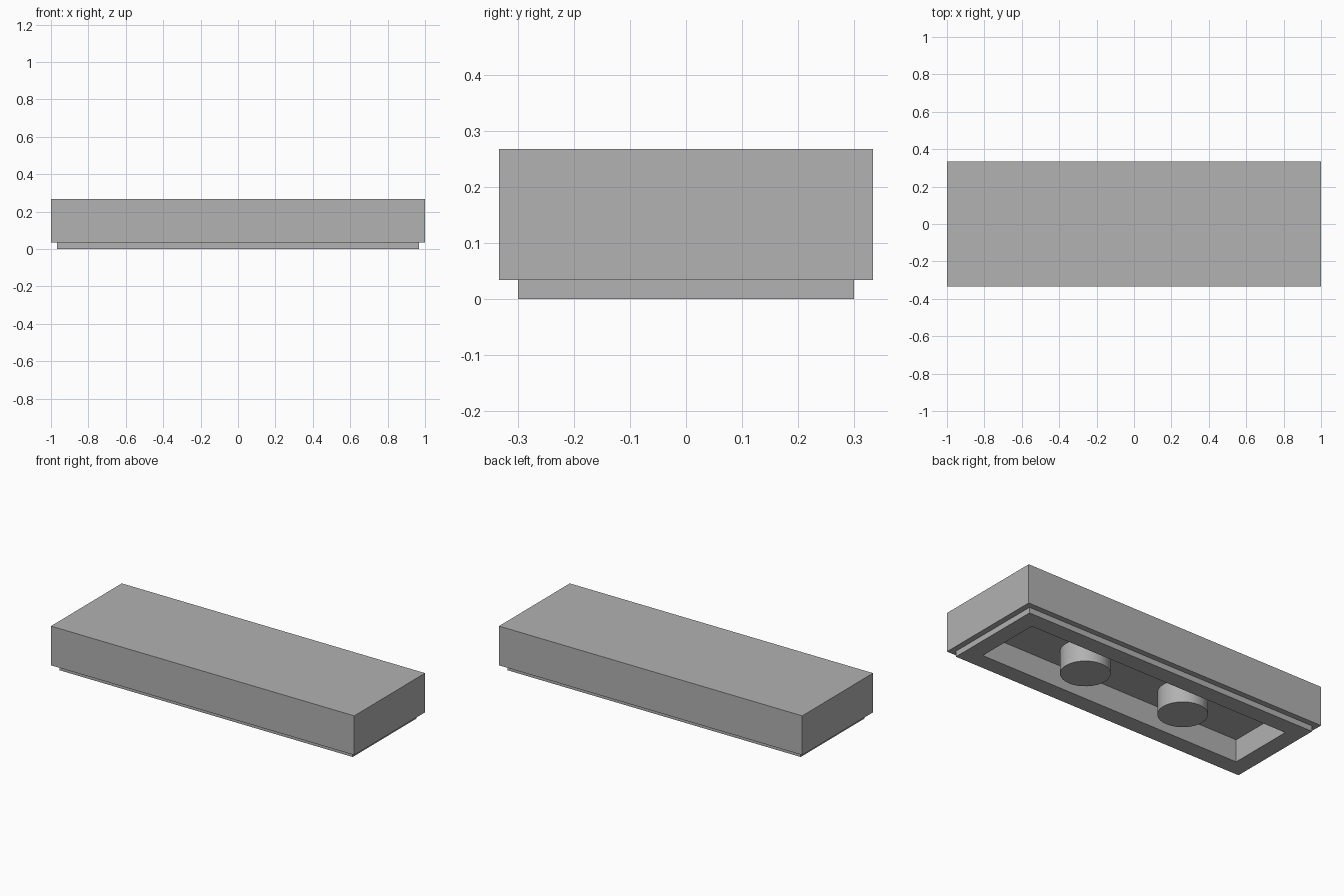
import bpy, bmesh, math
from mathutils import Vector

cube = bpy.data.objects.get("Cube")
if cube:
    bpy.data.objects.remove(cube, do_unlink=True)

LENGTH, WIDTH, HEIGHT = 2.0, 2 / 3, 0.267
STEP = 1 / 30      # height and setback of the lower lip
RIM = 0.1          # width of the rim around the recess
DEPTH = 0.133      # depth of the recess
PIN_RADIUS = 0.133

grey = bpy.data.materials.new("light_grey")
grey.use_nodes = True
colour = (0.445, 0.445, 0.445, 1)
grey.diffuse_color = colour
grey.node_tree.nodes["Principled BSDF"].inputs["Base Color"].default_value = colour


def inset_and_move(bm, face, thickness, dz):
    """Inset a bottom face, then extrude it vertically."""
    bmesh.ops.inset_region(bm, faces=[face], thickness=thickness, use_even_offset=True)
    face = bmesh.ops.extrude_discrete_faces(bm, faces=[face])["faces"][0]
    bmesh.ops.translate(bm, verts=face.verts, vec=Vector((0, 0, dz)))
    return face


# Tile body: box, stepped lip below, then a hollow underside
bm = bmesh.new()
bmesh.ops.create_cube(bm, size=1)
bmesh.ops.scale(bm, verts=bm.verts, vec=(LENGTH, WIDTH, HEIGHT - STEP))
bmesh.ops.translate(bm, verts=bm.verts, vec=(0, 0, (HEIGHT + STEP) / 2))
bm.normal_update()
bottom = min(bm.faces, key=lambda f: f.calc_center_median().z)
bottom = inset_and_move(bm, bottom, STEP, -STEP)
bm.normal_update()
inset_and_move(bm, bottom, RIM, DEPTH)
bmesh.ops.recalc_face_normals(bm, faces=bm.faces)
mesh = bpy.data.meshes.new("tile_body")
bm.to_mesh(mesh)
bm.free()
body = bpy.data.objects.new("tile_body", mesh)
bpy.context.collection.objects.link(body)
mesh.materials.append(grey)

# Two round pins hanging from the recess ceiling
for name, side in (("left_pin", 1), ("right_pin", -1)):
    bpy.ops.mesh.primitive_cylinder_add(vertices=32, radius=PIN_RADIUS, depth=DEPTH,
                                        location=(side / 3, 0, DEPTH / 2))
    pin = bpy.context.object
    pin.name = name
    pin.data.materials.append(grey)
    bpy.ops.object.shade_smooth_by_angle(angle=math.radians(30))
